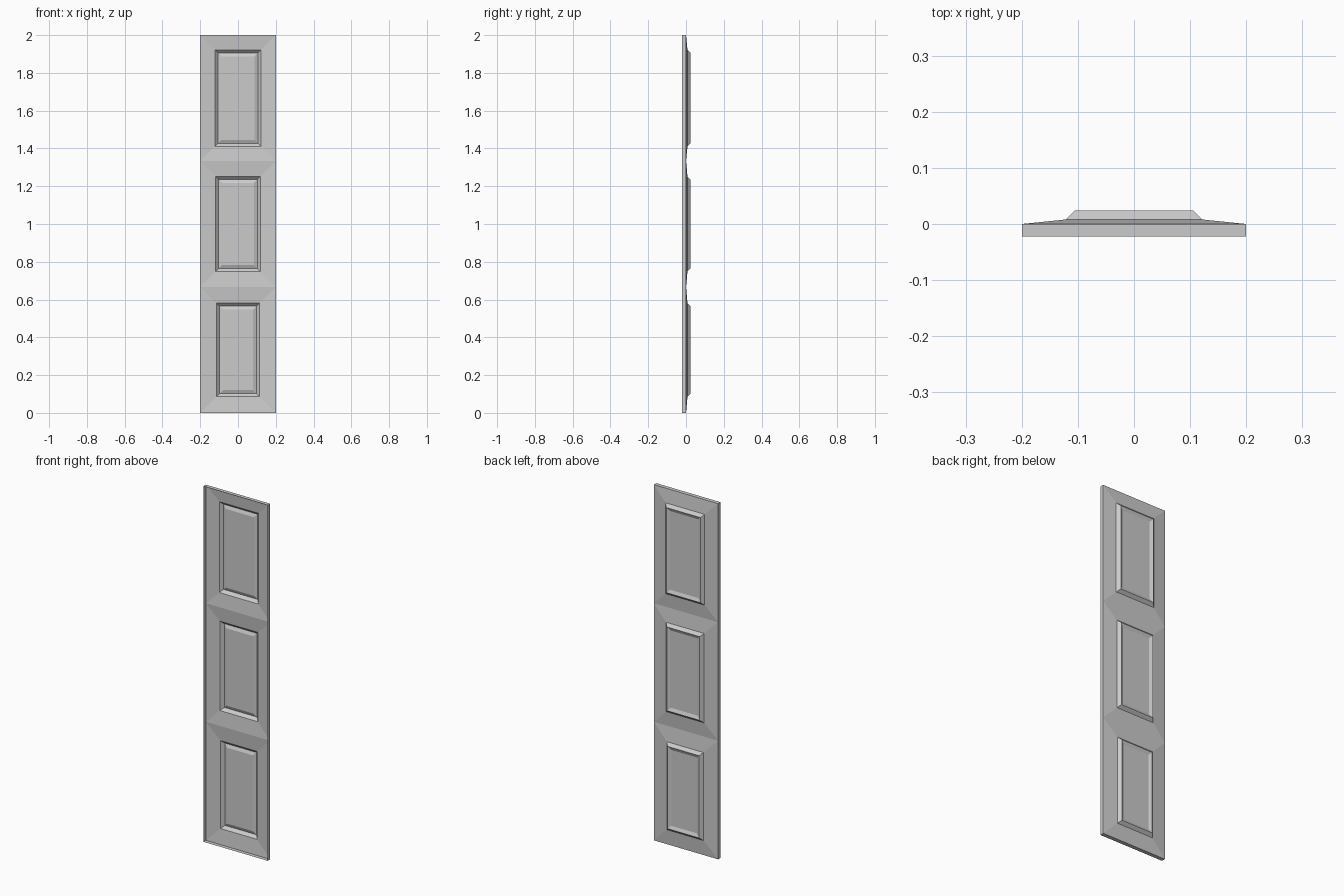
import bpy
import bmesh

if "Cube" in bpy.data.objects:
    bpy.data.objects.remove(bpy.data.objects["Cube"], do_unlink=True)

HALF_WIDTH, HEIGHT, RIM = 0.2, 2.0, 0.022

# One grey paint for the whole door
paint = bpy.data.materials.new("grey_paint")
paint.use_nodes = True
grey = (0.6, 0.6, 0.6, 1)
paint.diffuse_color = grey
paint.node_tree.nodes["Principled BSDF"].inputs["Base Color"].default_value = grey


def finish(bm, name):
    mesh = bpy.data.meshes.new(name)
    bm.to_mesh(mesh)
    bm.free()
    mesh.materials.append(paint)
    obj = bpy.data.objects.new(name, mesh)
    bpy.context.collection.objects.link(obj)
    return obj


def ring(bm, z0, z1, inset, y):
    x = HALF_WIDTH - inset
    corners = [(-x, z0 + inset), (x, z0 + inset), (x, z1 - inset), (-x, z1 - inset)]
    return [bm.verts.new((cx, y, cz)) for cx, cz in corners]


def bridge(bm, outer, inner):
    for i in range(4):
        j = (i + 1) % 4
        bm.faces.new((outer[i], outer[j], inner[j], inner[i]))


# Pressed panels: shallow sloping frame, moulding groove and raised field
def panel(name, z0, z1, inset):
    bm = bmesh.new()
    profile = [(0, 0), (inset, 0.008), (inset + 0.016, 0.024), (inset + 0.034, 0.016)]
    rings = [ring(bm, z0, z1, d, y) for d, y in profile]
    for outer, inner in zip(rings, rings[1:]):
        bridge(bm, outer, inner)
    bm.faces.new(rings[-1])
    return finish(bm, name)


cell = HEIGHT / 3
for i, (name, inset) in enumerate([("lower_panel", 0.086), ("middle_panel", 0.082),
                                   ("upper_panel", 0.078)]):
    panel(name, i * cell, (i + 1) * cell, inset)

# Thin rim turned forward around the outer edge
bm = bmesh.new()
bridge(bm, ring(bm, 0, HEIGHT, 0, -RIM), ring(bm, 0, HEIGHT, 0, 0))
finish(bm, "edge_rim")
